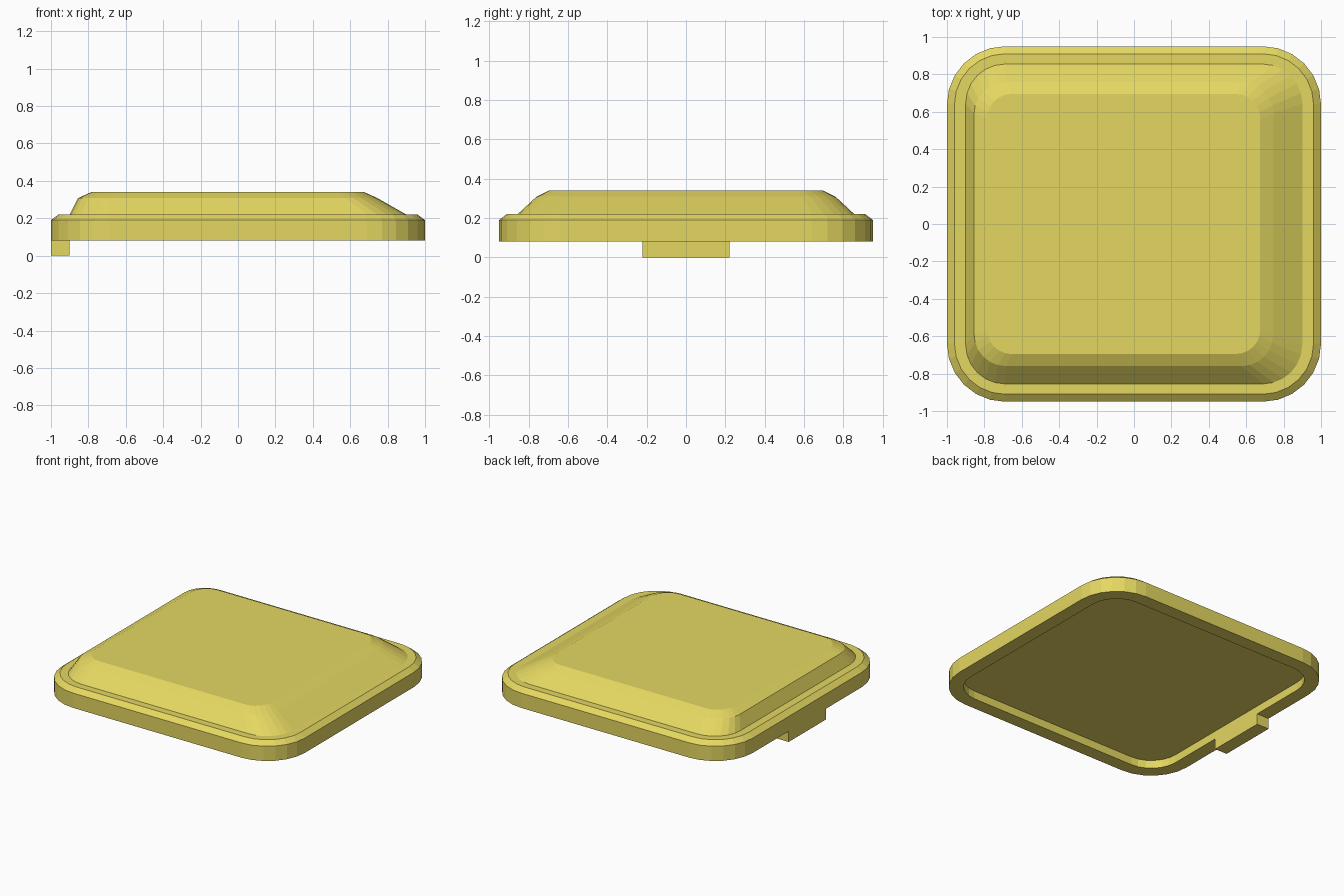
import bpy, bmesh
from math import sin, cos, pi

if "Cube" in bpy.data.objects:
    bpy.data.objects.remove(bpy.data.objects["Cube"])

SEG = 6  # segments per rounded corner

def material():
    m = bpy.data.materials.new("yellow")
    m.diffuse_color = (0.78, 0.68, 0.12, 1)
    m.use_nodes = True
    m.node_tree.nodes["Principled BSDF"].inputs["Base Color"].default_value = m.diffuse_color
    return m

MAT = material()

def rounded_ring(bm, x0, x1, y, r, z):
    """Rounded rectangle from x0 to x1 and -y to y, counter-clockwise."""
    centres = [(x1 - r, y - r), (x0 + r, y - r), (x0 + r, r - y), (x1 - r, r - y)]
    ring = []
    for q, (cx, cy) in enumerate(centres):
        for i in range(SEG + 1):
            a = pi / 2 * (q + i / SEG)
            ring.append(bm.verts.new((cx + r * cos(a), cy + r * sin(a), z)))
    return ring

def loft(name, rings):
    bm = bmesh.new()
    loops = [rounded_ring(bm, *r) for r in rings]
    for a, b in zip(loops, loops[1:]):
        n = len(a)
        for i in range(n):
            j = (i + 1) % n
            bm.faces.new((a[i], a[j], b[j], b[i]))
    bm.faces.new(loops[0][::-1])
    bm.faces.new(loops[-1])
    bmesh.ops.recalc_face_normals(bm, faces=bm.faces)
    me = bpy.data.meshes.new(name)
    bm.to_mesh(me)
    bm.free()
    me.materials.append(MAT)
    ob = bpy.data.objects.new(name, me)
    bpy.context.collection.objects.link(ob)
    return ob

# Lid: recessed underside, rim, chamfer, ledge, then the off-centre raised top
loft("lid", [
    (-0.90, 0.90, 0.85, 0.21, 0.14),
    (-0.90, 0.90, 0.85, 0.21, 0.08),
    (-1.00, 1.00, 0.95, 0.31, 0.08),
    (-1.00, 1.00, 0.95, 0.31, 0.19),
    (-0.96, 0.96, 0.91, 0.27, 0.22),
    (-0.90, 0.90, 0.855, 0.21, 0.22),
    (-0.855, 0.745, 0.76, 0.17, 0.308),
    (-0.785, 0.675, 0.695, 0.13, 0.34),
])

# Tab hanging under the left edge
bpy.ops.mesh.primitive_cube_add(size=1, location=(-0.95, 0, 0.04))
tab = bpy.context.object
tab.name = "locking_tab"
tab.scale = (0.10, 0.44, 0.08)
tab.data.materials.append(MAT)
